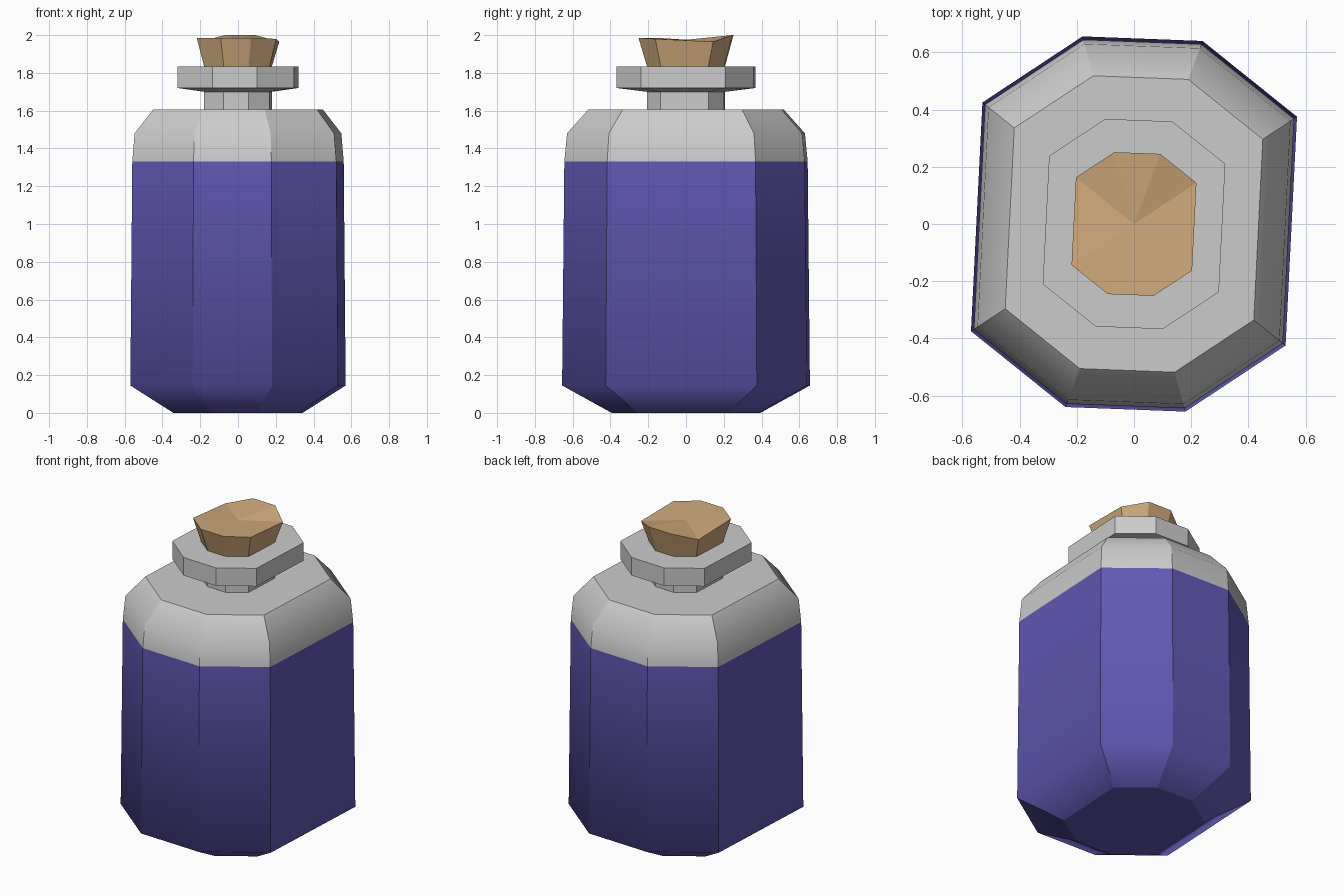
import bpy, bmesh

if "Cube" in bpy.data.objects:
    bpy.data.objects.remove(bpy.data.objects["Cube"])

# Half of the stretched, slightly twisted octagon; the other half is its point reflection
HALF = [(0.24, 0.64), (-0.18, 0.656), (-0.53, 0.425), (-0.57, 0.375 * -1)]
OCTAGON = HALF + [(-x, -y) for x, y in HALF]


def material(name, color):
    mat = bpy.data.materials.new(name)
    mat.diffuse_color = (*color, 1)
    mat.use_nodes = True
    mat.node_tree.nodes["Principled BSDF"].inputs["Base Color"].default_value = mat.diffuse_color
    return mat


def loft(name, profile, smooth_rings=(), cap_bottom=False, cap_top=False,
         mat=None, rim=None, centre_z=0):
    """Stack scaled octagons; profile holds (z, scale) pairs."""
    bm = bmesh.new()
    rings = [[bm.verts.new((x * s, y * s, z)) for x, y in OCTAGON] for z, s in profile]
    for low, high in zip(rings, rings[1:]):
        for i in range(8):
            j = (i + 1) % 8
            bm.faces.new((low[i], low[j], high[j], high[i]))
    if cap_bottom:
        bm.faces.new(rings[0][::-1])
    if cap_top:
        bm.faces.new(rings[-1])
    if rim:
        # uneven top fan around a centre point
        for v, z in zip(rings[-1], rim):
            v.co.z = z
        c = bm.verts.new((0, 0, centre_z))
        for i in range(8):
            bm.faces.new((rings[-1][i], rings[-1][(i + 1) % 8], c))
    # flat facets, except across the soft horizontal rings
    soft = {frozenset((rings[k][i], rings[k][(i + 1) % 8]))
            for k in smooth_rings for i in range(8)}
    for f in bm.faces:
        f.smooth = bool(smooth_rings)
    for e in bm.edges:
        e.smooth = frozenset(e.verts) in soft
    bmesh.ops.recalc_face_normals(bm, faces=bm.faces)
    mesh = bpy.data.meshes.new(name)
    bm.to_mesh(mesh)
    bm.free()
    obj = bpy.data.objects.new(name, mesh)
    bpy.context.collection.objects.link(obj)
    if mat:
        mesh.materials.append(mat)
    return obj


# Coloured lower body with bevelled foot
loft("liquid_body", [(0, 0.6), (0.145, 1.0), (1.33, 0.982)], smooth_rings=(1,),
     cap_bottom=True, mat=material("liquid", (0.12, 0.1, 0.46)))

# Grey shoulder, neck and lip
loft("glass_shoulder_and_lip",
     [(1.33, 0.982), (1.48, 0.96), (1.605, 0.79), (1.605, 0.315),
      (1.70, 0.315), (1.72, 0.56), (1.835, 0.56), (1.835, 0.315)],
     smooth_rings=(1,))

# Flared cork with a chipped, uneven top
loft("cork", [(1.835, 0.315), (1.98, 0.383)], mat=material("cork", (0.62, 0.4, 0.2)),
     rim=[2.0, 2.0, 1.965, 1.985, 1.985, 1.985, 1.98, 1.965], centre_z=1.975)
